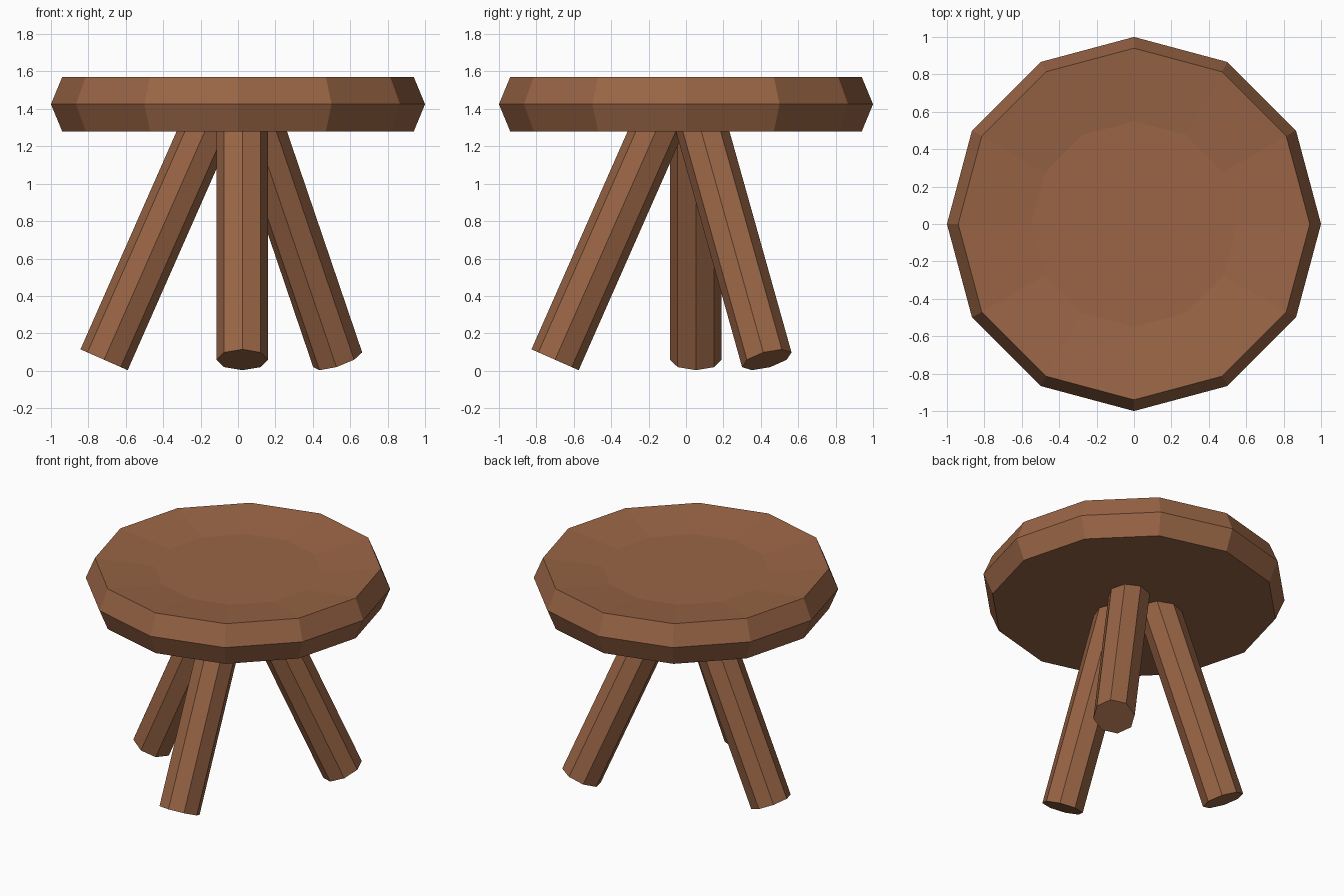
import bpy, bmesh
from math import sin, cos, pi, radians, tan
from mathutils import Vector

if "Cube" in bpy.data.objects:
    bpy.data.objects.remove(bpy.data.objects["Cube"])

wood = bpy.data.materials.new("wood")
wood.diffuse_color = (0.32, 0.13, 0.06, 1)
wood.use_nodes = True
wood.node_tree.nodes["Principled BSDF"].inputs["Base Color"].default_value = wood.diffuse_color


def loft(name, rings):
    """Flat-shaded solid through rings of points, capped at both ends."""
    bm = bmesh.new()
    loops = [[bm.verts.new(p) for p in ring] for ring in rings]
    n = len(loops[0])
    for a, b in zip(loops, loops[1:]):
        for i in range(n):
            j = (i + 1) % n
            bm.faces.new((a[i], a[j], b[j], b[i]))
    bm.faces.new(loops[0][::-1])
    bm.faces.new(loops[-1])
    bmesh.ops.recalc_face_normals(bm, faces=bm.faces)
    mesh = bpy.data.meshes.new(name)
    bm.to_mesh(mesh)
    bm.free()
    mesh.materials.append(wood)
    obj = bpy.data.objects.new(name, mesh)
    bpy.context.collection.objects.link(obj)
    return obj


def circle(sides, radius, center, u, v):
    return [center + radius * (cos(2 * pi * i / sides) * u + sin(2 * pi * i / sides) * v)
            for i in range(sides)]


# Seat: twelve-sided slab with a bevelled rim and a shallow dished top
X, Y = Vector((1, 0, 0)), Vector((0, 1, 0))
profile = [(0.94, 1.28), (1.0, 1.425), (0.94, 1.57), (0.55, 1.525)]
loft("seat", [circle(12, r, Vector((0, 0, z)), X, Y) for r, z in profile])


# Legs: splayed octagonal posts, cut square to their axis, ending inside the seat
def leg(name, foot_x, foot_y, azimuth, tilt=23.8, radius=0.138, top=1.4):
    out = Vector((cos(radians(azimuth)), sin(radians(azimuth)), 0))
    t = radians(tilt)
    axis = Vector((0, 0, cos(t))) - out * sin(t)
    u = out * cos(t) + Vector((0, 0, sin(t)))
    v = axis.cross(u)
    foot = Vector((foot_x, foot_y, radius * sin(t) + 0.003))
    head = foot + axis * (top - foot.z) / axis.z
    loft(name, [circle(8, radius, c, u, v) for c in (foot, head)])


leg("front_leg", 0.023, -0.70, -90)
leg("left_leg", -0.716, 0.053, 180)
leg("back_right_leg", 0.533, 0.432, 39.5)
